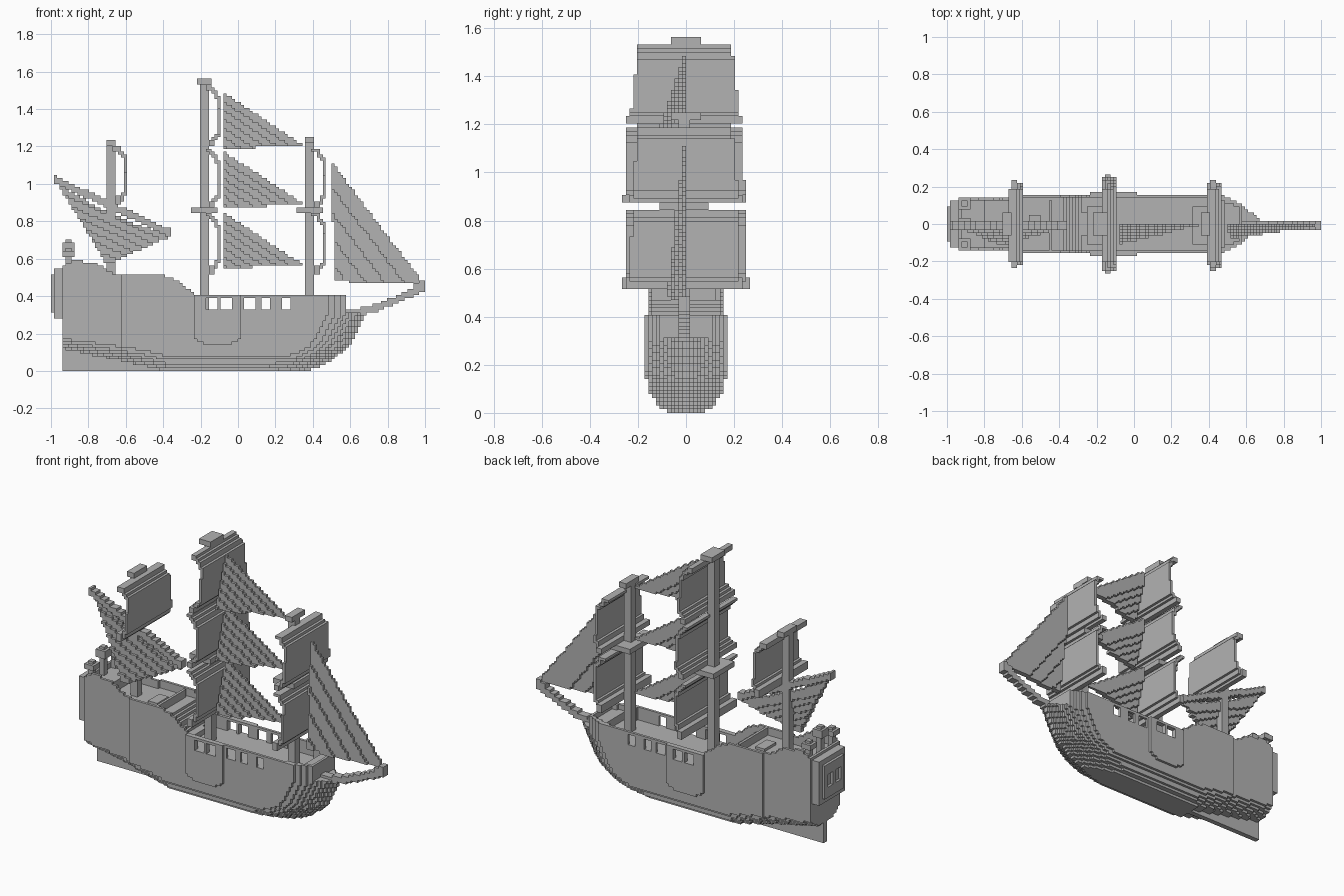
import bpy, bmesh, math

if "Cube" in bpy.data.objects:
    bpy.data.objects.remove(bpy.data.objects["Cube"])

U = 1 / 64  # edge of one cube cell
GREY = bpy.data.materials.new("dark_grey")
GREY.diffuse_color = (.45, .45, .45, 1)
GREY.use_nodes = True
GREY.node_tree.nodes["Principled BSDF"].inputs["Base Color"].default_value = GREY.diffuse_color


def interp(v, pts):
    if v <= pts[0][0]:
        return pts[0][1]
    for (a, p), (b, q) in zip(pts, pts[1:]):
        if v <= b:
            return p + (q - p) * (v - a) / (b - a)
    return pts[-1][1]


def cell(v):
    return math.floor(v / U + 1e-6)


def centres(lo, hi):
    """Cell indices and centres between two coordinates."""
    return [(i, (i + .5) * U) for i in range(cell(lo), max(cell(lo) + 1, round(hi / U)))]


# outward winding of the six cube sides
SIDES = {(1, 0, 0): ((1, 0, 0), (1, 1, 0), (1, 1, 1), (1, 0, 1)),
         (-1, 0, 0): ((0, 0, 0), (0, 0, 1), (0, 1, 1), (0, 1, 0)),
         (0, 1, 0): ((0, 1, 0), (0, 1, 1), (1, 1, 1), (1, 1, 0)),
         (0, -1, 0): ((0, 0, 0), (1, 0, 0), (1, 0, 1), (0, 0, 1)),
         (0, 0, 1): ((0, 0, 1), (1, 0, 1), (1, 1, 1), (0, 1, 1)),
         (0, 0, -1): ((0, 0, 0), (0, 1, 0), (1, 1, 0), (1, 0, 0))}


def build(name, cells):
    """Mesh of the exposed sides of a set of cells."""
    bm, seen = bmesh.new(), {}
    for c in cells:
        for n, quad in SIDES.items():
            if (c[0] + n[0], c[1] + n[1], c[2] + n[2]) in cells:
                continue
            vs = []
            for q in quad:
                k = (c[0] + q[0], c[1] + q[1], c[2] + q[2])
                if k not in seen:
                    seen[k] = bm.verts.new([v * U for v in k])
                vs.append(seen[k])
            bm.faces.new(vs)
    me = bpy.data.meshes.new(name)
    bm.to_mesh(me)
    bm.free()
    me.materials.append(GREY)
    ob = bpy.data.objects.new(name, me)
    bpy.context.collection.objects.link(ob)


def solid(lo, hi, inside=lambda x, y, z: True):
    return {(i, j, k) for i, x in centres(lo[0], hi[0]) for j, y in centres(lo[1], hi[1])
            for k, z in centres(lo[2], hi[2]) if inside(x, y, z)}


def box(name, x0, x1, half, z0, z1):
    build(name, solid((x0, -half, z0), (x1, half, z1)))


# hull: stem curve, rail height, deck height and gun ports
STEM = [(0, .39), (.05, .5), (.13, .6), (.22, .65), (.3, .69)]
RAIL = [(-.95, .56), (-.88, .595), (-.75, .57), (-.66, .515), (-.4, .51), (-.33, .49), (-.22, .4), (1, .4)]
DECK = [(-.8, .53), (-.79, .475), (-.38, .475), (-.27, .33), (.48, .33), (.49, .375), (1, .375)]
PORTS = [-.14, -.06, .065, .15, .26]


def half_width(x, z):
    t = (interp(z, STEM) - x) / .3
    if t <= 0:
        return 0
    w = .145 if x < -.63 else .162
    if -.24 < x < .02 and z > .14 + .05 * (abs(x + .11) / .13) ** 4:
        w = .174
    keel = interp(x, [(-.94, .12), (-.65, .06), (-.38, 0), (1, 0)])
    s = (z - keel) / interp(x, [(-.94, .08), (-.5, .14)])
    if s < 0:
        return .02
    f0 = interp(x, [(-.94, .25), (-.4, .45)])
    return w * (1 - (1 - min(t, 1)) ** 2) * (f0 + (1 - f0) * (1 - (1 - min(s, 1)) ** 2.2))


def in_hull(x, y, z):
    if z > interp(x, RAIL) or (z > .31 and x > .585):
        return False
    w = half_width(x, z)
    if abs(y) > w:
        return False
    if z > interp(x, DECK):
        if -.92 < x < .56 and abs(y) < w - .027:
            return False
        if .335 < z < .385 and any(abs(x - p) < .027 for p in PORTS):
            return False
    return True


build("hull", solid((-.9375, -.19, 0), (.72, .19, .62), in_hull))


# stern gallery with recessed windows
def in_gallery(x, y, z):
    a = abs(y)
    if x < -.984:
        return a < .1 and .31 < z < .51 and not (.022 < a < .07 and .375 < z < .45)
    return a < .13 and .28 < z < .55


build("stern_gallery", solid((-1, -.14, .27), (-.9375, .14, .57), in_gallery))
for i, (y, top) in enumerate([(-.11, .66), (0, .70), (.11, .66)]):
    j = round(y / U) * U
    build(f"stern_lantern_{i}",
          solid((-.92, j - U, .53), (-.89, j + U, top)) |
          solid((-.9375, j - 2 * U, top - .047), (-.875, j + 2 * U, top - .016)))

# deck fittings
box("quarter_deck_rail", -.45, -.43, .13, .47, .52)
box("aft_hatch", -.56, -.5, .05, .46, .49)

# companion steps
box("companion_steps", -.30, -.25, .06, .32, .36)


# bowsprit and gaff as stepped spars
def spar(name, pts, thick, half):
    build(name, solid((pts[0][0], -half, 0), (pts[-1][0], half, 1.2),
                      lambda x, y, z: abs(z - interp(x, pts)) < thick))


spar("bowsprit", [(.56, .3), (.64, .31), (.76, .345), (.87, .39), (1, .45)], .02, .016)
spar("bowsprit_tip", [(.95, .45), (1, .455)], .025, .016)
spar("gaff", [(-.984, 1.025), (-.36, .735)], .02, .016)

# masts with caps and fighting tops
for name, x, z0, top, lo, hi in [("main", -.18, .3, 1.57, -.03, .04), ("fore", .39, .3, 1.255, -.02, .02),
                                 ("mizzen", -.673, .45, 1.24, -.023, .023)]:
    box(name + "_mast", x - .02, x + .023, .023, z0, top)
    box(name + "_mast_cap", x + lo, x + hi, .0625, top - .03, top)
    if name != "mizzen":
        box(name + "_top", x - .062, x + .07, .1, .85, .88)


# square sails: sheet that bows out to a flat middle, yard at the head, rolled foot
def square_sail(name, x, z0, z1, w0, w1):
    def bow(t):
        return cell(x + min(.055, .075 * math.sin(math.pi * min(1, max(0, t))) ** .9))
    cells = set()
    for k, z in centres(z0, z1):
        t = (z - z0) / (z1 - z0)
        xi, xn = bow(t), bow(t + U / (z1 - z0))
        w = w0 + (w1 - w0) * t
        for j, y in centres(-w, w):
            for i in range(min(xi, xn), max(xi, xn) + 1):
                cells.add((i, j, k))
    cells |= solid((x - .012, -w1, z1 - U), (x + .02, w1, z1))
    cells |= solid((x, -w0 - .01, z0), (x + .03, w0 + .01, z0 + 2 * U))
    build(name, cells)


square_sail("main_topgallant_sail", -.155, 1.21, 1.53, .225, .19)
square_sail("main_topsail", -.155, .88, 1.19, .245, .235)
square_sail("main_course", -.155, .53, .85, .25, .25)
square_sail("fore_topsail", .413, .88, 1.19, .22, .19)
square_sail("fore_course", .413, .53, .85, .225, .215)
square_sail("mizzen_topsail", -.65, .9, 1.2, .22, .19)


# three-cornered sails: the clew corner b swings out sideways
def tri_sail(name, a, b, c, swing, sag=0):
    cells = set()
    det = (b[1] - c[1]) * (a[0] - c[0]) + (c[0] - b[0]) * (a[1] - c[1])
    for i, x in centres(min(a[0], b[0]), c[0]):
        for k, z in centres(min(b[1], c[1]), a[1]):
            wa = ((b[1] - c[1]) * (x - c[0]) + (c[0] - b[0]) * (z - c[1])) / det
            wb = ((c[1] - a[1]) * (x - c[0]) + (a[0] - c[0]) * (z - c[1])) / det
            wc = 1 - wa - wb
            if min(wa, wc) < -.01 or wb < sag * 4 * wa * wc:
                continue
            j = cell(-swing * wb)
            cells |= {(i, j, k), (i, j + 1, k)} if swing * wb > U else {(i, j, k)}
    build(name, cells)


for name, z in [("upper", 1.19), ("middle", .875), ("lower", .55)]:
    tri_sail(name + "_staysail", (-.08, z + .3), (-.08, z), (.345, z + .02), .1)
tri_sail("jib", (.5, 1.12), (.525, .485), (.99, .47), .07)
tri_sail("lateen_sail", (-.96, 1.0), (-.70, .575), (-.36, .725), .11, .12)
